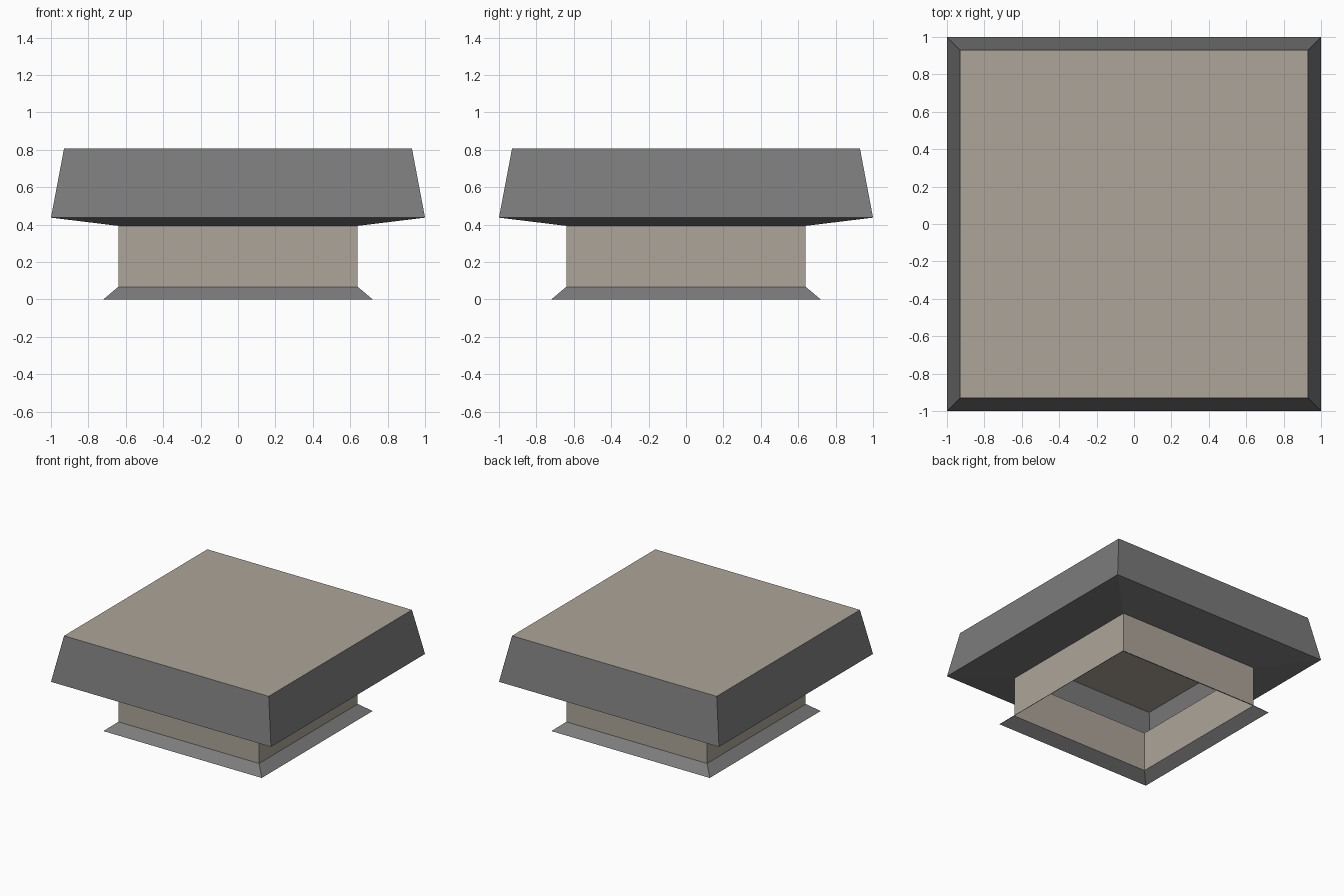
import bpy

if "Cube" in bpy.data.objects:
    bpy.data.objects.remove(bpy.data.objects["Cube"])


def material(name, rgb):
    m = bpy.data.materials.new(name)
    m.diffuse_color = (*rgb, 1)
    m.use_nodes = True
    m.node_tree.nodes["Principled BSDF"].inputs["Base Color"].default_value = m.diffuse_color
    return m


grey = material("dark grey", (0.2, 0.2, 0.2))
beige = material("warm beige", (0.42, 0.378, 0.32))


def square_shell(name, profile, mat, cap=None):
    """Sweep a (half width, z) profile round a square; optionally cap its top."""
    verts, faces = [], []
    for h, z in profile:
        verts += [(-h, -h, z), (h, -h, z), (h, h, z), (-h, h, z)]
    for r in range(len(profile) - 1):
        for i in range(4):
            a, b = r * 4 + i, r * 4 + (i + 1) % 4
            faces.append((a, b, b + 4, a + 4))
    if cap:
        n = len(verts)
        faces.append((n - 4, n - 3, n - 2, n - 1))
    me = bpy.data.meshes.new(name)
    me.from_pydata(verts, [], faces)
    me.materials.append(mat)
    if cap:
        me.materials.append(cap)
        me.polygons[-1].material_index = 1
    ob = bpy.data.objects.new(name, me)
    bpy.context.collection.objects.link(ob)
    return ob


# Sloping flashing skirt at the foot
square_shell("base_flange", [(0.72, 0), (0.64, 0.067)], grey)
# Open square neck
square_shell("neck", [(0.64, 0.067), (0.64, 0.393)], beige)
# Hollow hood: sloping underside, tapered sides, flat beige lid
square_shell("hood", [(0.64, 0.393), (1.0, 0.437), (0.93, 0.807)], grey, cap=beige)
